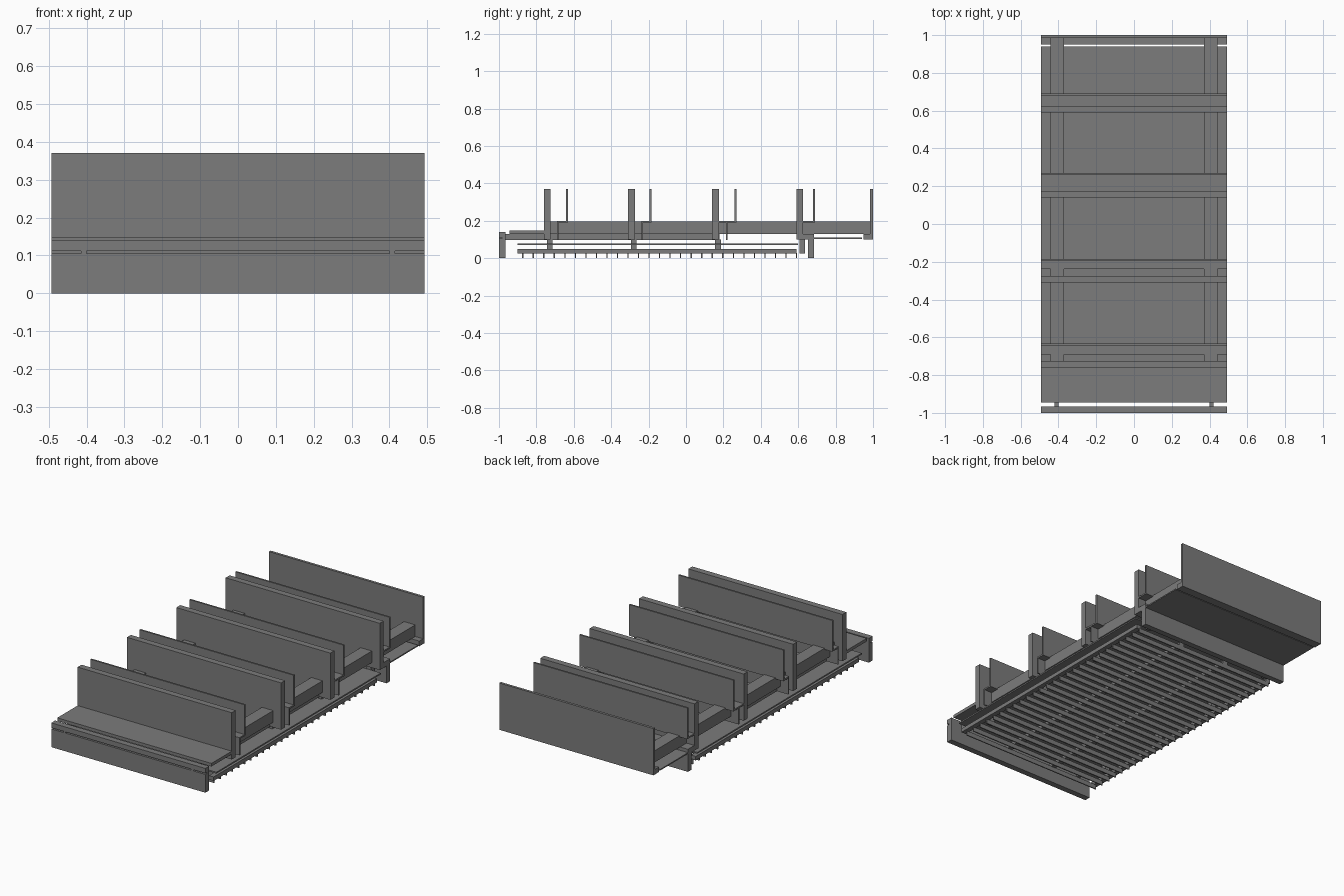
import bpy
from mathutils import Vector

cube = bpy.data.objects.get("Cube")
if cube:
    bpy.data.objects.remove(cube, do_unlink=True)

grey = bpy.data.materials.new("mid_grey")
grey.use_nodes = True
grey.diffuse_color = (0.2, 0.2, 0.2, 1)
grey.node_tree.nodes["Principled BSDF"].inputs["Base Color"].default_value = (0.2, 0.2, 0.2, 1)
HALF = 0.492  # half of the overall width


def box(name, x, y, z):
    """Box from (min, max) pairs on each axis."""
    corners = [(a, b, c) for a in x for b in y for c in z]
    faces = [(0, 1, 3, 2), (4, 6, 7, 5), (0, 4, 5, 1),
             (2, 3, 7, 6), (0, 2, 6, 4), (1, 5, 7, 3)]
    mesh = bpy.data.meshes.new(name)
    mesh.from_pydata([Vector(c) for c in corners], [], faces)
    mesh.materials.append(grey)
    obj = bpy.data.objects.new(name, mesh)
    bpy.context.collection.objects.link(obj)
    return obj


def across(name, y, z, half=HALF):
    """Board running the full width."""
    return box(name, (-half, half), y, z)


def pair(name, x, y, z):
    """Matching parts on both sides."""
    box(name + "_left", x, y, z)
    box(name + "_right", (-x[1], -x[0]), y, z)


# Front board, split by a narrow groove
across("front_board_lower", (-1, -0.965), (0, 0.105))
across("front_board_upper", (-1, -0.965), (0.112, 0.14))
pair("front_groove_bridge", (0.4, 0.415), (-1, -0.965), (0.105, 0.112))
across("front_groove_back", (-0.985, -0.965), (0.105, 0.112))

# Front step tread
across("front_tread", (-0.945, -0.76), (0.13, 0.148))

# Long rails and the joists under them
pair("rail", (0.37, 0.442), (-0.725, 0.985), (0.13, 0.197))
pair("joist", (0.4, 0.42), (-0.965, 0.18), (0.097, 0.13))

# Thick upright panels with posts down to the grille
for y in (-0.76, -0.31, 0.14, 0.59):
    across("thick_panel", (y, y + 0.036), (0.1, 0.37))
    pair("post", (0.395, 0.425), (y + 0.016, y + 0.046), (0.025, 0.1))

# Thin upright panels with a stepped lower lip
for y, lip_start, skirt in ((-0.632, -0.69, -0.69), (-0.185, -0.238, -0.238),
                            (0.27, 0.176, 0.215), (0.69, 0.626, None)):
    across("thin_panel", (y - 0.01, y), (0.19, 0.37))
    across("thin_panel_lip", (lip_start, y), (0.19, 0.199))
    if skirt is not None:
        across("thin_panel_skirt", (skirt, skirt + 0.008), (0.097, 0.19))

# Thin deck below the rails
across("deck", (-0.9, 0.6), (0.072, 0.08))

# Grille of runners and hanging fins
for x in (-0.46, -0.155, 0.155, 0.46):
    box("grille_runner", (x - 0.015, x + 0.015), (-0.9, 0.59), (0.025, 0.048))
for i in range(27):
    y = -0.873 + i * 0.0563
    across("grille_fin", (y - 0.003, y + 0.003), (0, 0.027), 0.46)

# Rear cross board, thin rear shelf and back panel
across("rear_cross_board", (0.652, 0.685), (0, 0.13))
across("rear_cleat", (0.605, 0.652), (0.1, 0.13))
across("rear_shelf", (0.685, 0.94), (0.104, 0.111))
across("back_ledger", (0.95, 0.985), (0.1, 0.13))
across("back_panel", (0.985, 1), (0.1, 0.37))
